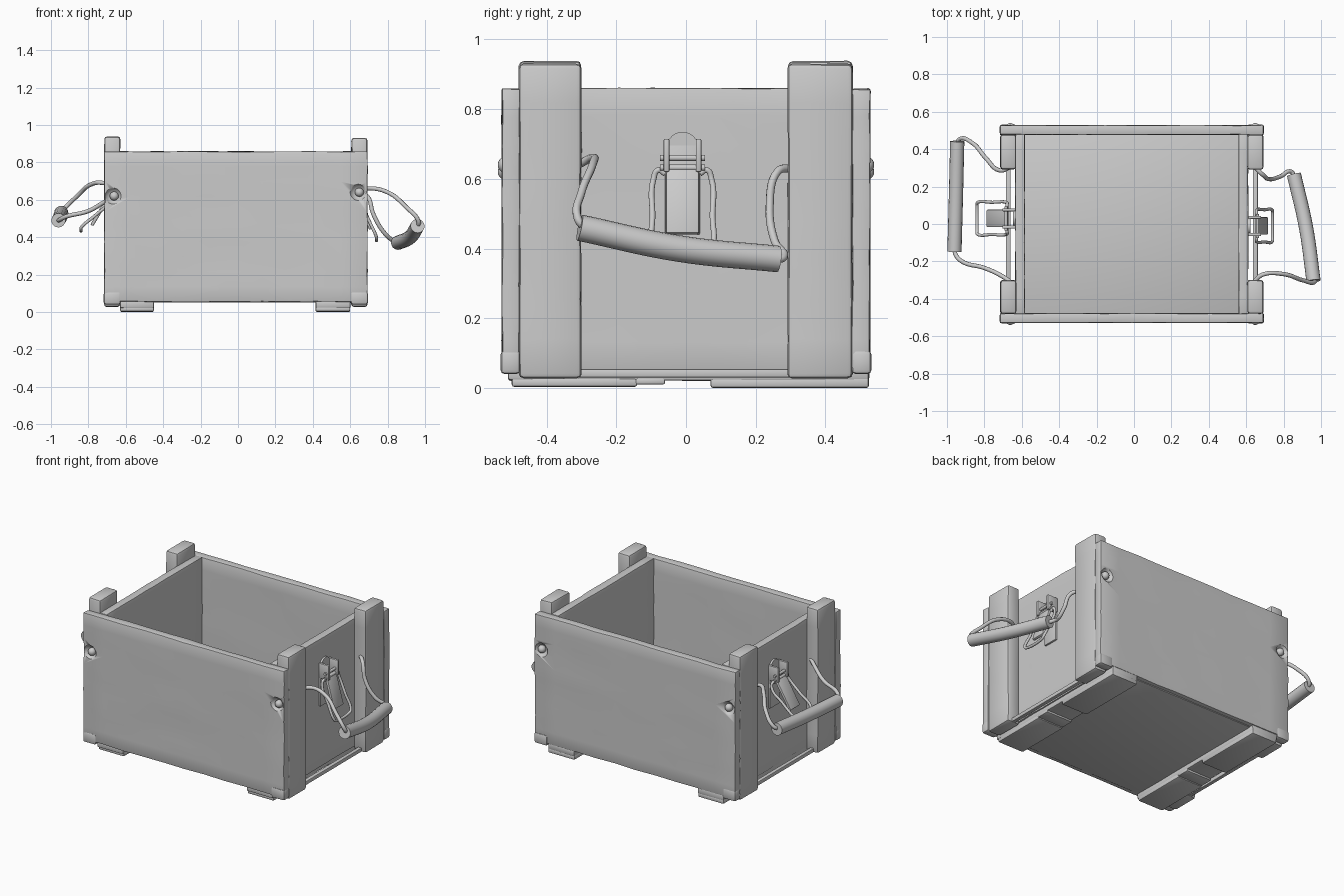
import bpy, bmesh, math, random
from mathutils import Vector, Matrix

if "Cube" in bpy.data.objects:
    bpy.data.objects.remove(bpy.data.objects["Cube"])

random.seed(7)


def finish(name, bm, angle=35):
    bmesh.ops.recalc_face_normals(bm, faces=bm.faces)
    me = bpy.data.meshes.new(name)
    bm.to_mesh(me)
    bm.free()
    me.shade_smooth()
    me.set_sharp_from_angle(angle=math.radians(angle))
    ob = bpy.data.objects.new(name, me)
    bpy.context.collection.objects.link(ob)
    return ob


def board(name, x, y, z, bevel=0.006, cuts=0, wear=0.0, matrix=None):
    """Worn block spanning the given (min, max) ranges."""
    bm = bmesh.new()
    size = [r[1] - r[0] for r in (x, y, z)]
    mid = Vector([(r[0] + r[1]) / 2 for r in (x, y, z)])
    bmesh.ops.create_cube(bm, size=1)
    for v in bm.verts:
        v.co = Vector(c * s for c, s in zip(v.co, size)) + mid
    if cuts:
        long = [e for e in bm.edges if e.calc_length() > 0.3]
        bmesh.ops.subdivide_edges(bm, edges=long, cuts=cuts, use_grid_fill=True)
        for v in bm.verts:
            v.co += Vector([random.uniform(-wear, wear) for _ in range(3)])
    edges = [e for e in bm.edges if e.calc_face_angle(0) > 1]
    bmesh.ops.bevel(bm, geom=edges, offset=bevel, segments=2, profile=0.5,
                    affect='EDGES', clamp_overlap=True)
    if matrix:
        bm.transform(matrix)
    return finish(name, bm)


def tube(name, points, radius, cyclic=False):
    """Smooth round tube through the points, as a mesh."""
    cu = bpy.data.curves.new(name, 'CURVE')
    cu.dimensions = '3D'
    cu.bevel_depth = radius
    cu.bevel_resolution = 3 if radius < 0.03 else 6
    cu.resolution_u = 8
    cu.use_fill_caps = True
    sp = cu.splines.new('BEZIER')
    sp.bezier_points.add(len(points) - 1)
    for bp, p in zip(sp.bezier_points, points):
        bp.co = p
        bp.handle_left_type = bp.handle_right_type = 'AUTO'
    sp.use_cyclic_u = cyclic
    ob = bpy.data.objects.new(name, cu)
    bpy.context.collection.objects.link(ob)
    bpy.ops.object.select_all(action='DESELECT')
    ob.select_set(True)
    bpy.context.view_layer.objects.active = ob
    bpy.ops.object.convert(target='MESH')
    ob = bpy.context.object
    ob.data.shade_smooth()
    ob.data.set_sharp_from_angle(angle=math.radians(50))
    return ob


def ball(name, centre, radius):
    bm = bmesh.new()
    bmesh.ops.create_uvsphere(bm, u_segments=16, v_segments=10, radius=radius,
                              matrix=Matrix.Translation(centre))
    return finish(name, bm)


def rod(name, a, b, radius, segments=16):
    a, b = Vector(a), Vector(b)
    d = b - a
    bm = bmesh.new()
    bmesh.ops.create_cone(bm, cap_ends=True, segments=segments, radius1=radius,
                          radius2=radius, depth=d.length)
    bm.transform(Matrix.Translation((a + b) / 2) @ d.to_track_quat('Z', 'Y').to_matrix().to_4x4())
    return finish(name, bm)


# Long front and back panels, with a rope hole and knot near each end
for side, s in (("front", -1), ("back", 1)):
    panel = board(side + "_panel", (-0.715, 0.692), sorted((s * 0.528, s * 0.477)),
                  (0.055, 0.858), 0.005, 9, 0.002)
    for end, x, z in (("left", -0.668, 0.62), ("right", 0.643, 0.64)):
        cutter = ball("hole_cutter", (x, s * 0.548, z), 0.048)
        cutter.hide_render = True
        mod = panel.modifiers.new("hole", 'BOOLEAN')
        mod.operation, mod.solver, mod.object = 'DIFFERENCE', 'EXACT', cutter
        bpy.context.view_layer.objects.active = panel
        bpy.ops.object.modifier_apply(modifier=mod.name)
        bpy.data.objects.remove(cutter)
        ball(f"{side}_{end}_knot", (x + 0.006, s * 0.516, z), 0.024)

# Short end panels and floor
board("left_panel", (-0.634, -0.585), (-0.48, 0.48), (0.05, 0.86), 0.004, 9, 0.0015)
board("right_panel", (0.56, 0.61), (-0.48, 0.48), (0.05, 0.86), 0.004, 9, 0.0015)
board("floor", (-0.6, 0.58), (-0.5, 0.5), (0.05, 0.09), 0.003)

# Corner posts and the small blocks at their feet
for end, x in (("left", (-0.715, -0.63)), ("right", (0.606, 0.692))):
    top = 0.938 if end == "left" else 0.93
    for side, y, foot in (("front", (-0.48, -0.30), (-0.532, -0.475)),
                          ("back", (0.292, 0.478), (0.475, 0.532))):
        board(f"{end}_{side}_post", x, y, (0.028, top), 0.014, 7, 0.0015)
        board(f"{end}_{side}_corner_block", (x[0] - 0.003, x[1] + 0.003), foot,
              (0.04, 0.108), 0.012)
    board(end + "_bottom_strip", (x[0] + 0.03, x[1] - 0.03), (-0.47, 0.47),
          (0.03, 0.055), 0.005)

# Skids under the floor, each with raised pads and a central gap
for end, x in (("left", (-0.63, -0.45)), ("right", (0.415, 0.6))):
    board(end + "_skid", x, (-0.51, 0.525), (0.022, 0.06), 0.006, 5, 0.0015)
    board(end + "_front_skid_pad", x, (-0.5, -0.14), (0.003, 0.03), 0.008)
    board(end + "_middle_skid_pad", x, (-0.145, -0.06), (0.01, 0.03), 0.006)
    board(end + "_back_skid_pad", x, (0.07, 0.525), (0.0, 0.03), 0.008)

# Rope handles: a wooden grip hung from two ropes that pass through the posts
grips = {
    "right": [(0.96, -0.305, 0.46), (0.92, -0.02, 0.4), (0.855, 0.265, 0.37)],
    "left": [(-0.96, -0.148, 0.49), (-0.952, 0.15, 0.505), (-0.945, 0.442, 0.53)],
}
ropes = {
    "right_front": [(0.64, -0.31, 0.64), (0.69, -0.27, 0.66), (0.8, -0.268, 0.64),
                    (0.9, -0.3, 0.56), (0.965, -0.31, 0.485), (0.96, -0.285, 0.455)],
    "right_back": [(0.64, 0.31, 0.63), (0.69, 0.262, 0.62), (0.725, 0.24, 0.52),
                   (0.785, 0.255, 0.42), (0.84, 0.28, 0.375), (0.857, 0.25, 0.37)],
    "left_front": [(-0.66, -0.31, 0.61), (-0.7, -0.282, 0.595), (-0.8, -0.235, 0.54),
                   (-0.92, -0.2, 0.51), (-0.955, -0.16, 0.492), (-0.96, -0.13, 0.49)],
    "left_back": [(-0.66, 0.305, 0.67), (-0.72, 0.287, 0.69), (-0.79, 0.35, 0.68),
                  (-0.86, 0.43, 0.62), (-0.935, 0.452, 0.545), (-0.945, 0.42, 0.53)],
}
for end, pts in grips.items():
    tube(end + "_handle_grip", pts, 0.038)
for end, pts in ropes.items():
    tube(end + "_rope", pts, 0.0115)

# Toggle latches: wall plate, hinge cheeks, pin, hanging lever and wire loop
for end, s, wall, yc, lever_out, wire_out in (
        ("right", 1, 0.61, -0.01, 0.055, 0.13), ("left", -1, 0.634, 0.03, 0.12, 0.205)):
    def span(a, b):
        return sorted((s * (wall + a), s * (wall + b)))
    board(end + "_latch_plate", span(-0.005, 0.012), (yc - 0.05, yc + 0.05), (0.44, 0.7), 0.004)
    rod(end + "_latch_plate_top", (s * (wall - 0.005), yc, 0.69),
        (s * (wall + 0.012), yc, 0.69), 0.045, 24)
    for side, t in (("front", -1), ("back", 1)):
        y = yc + t * 0.046
        board(f"{end}_{side}_latch_cheek", span(0, 0.07), (y - 0.008, y + 0.008), (0.62, 0.715), 0.004)
    for z in (0.66, 0.632):
        rod(end + "_latch_pin", (s * (wall + 0.05), yc - 0.064, z),
            (s * (wall + 0.05), yc + 0.064, z), 0.009)
    # lever hangs from the lower pin and tilts outward
    tilt = math.atan2(lever_out, 0.2)
    turn = Matrix.Translation((s * (wall + 0.045), yc, 0.635)) @ Matrix.Rotation(-s * tilt, 4, 'Y')
    board(end + "_latch_lever", (-0.009, 0.009), (-0.047, 0.047), (-0.2, 0.005), 0.005, matrix=turn)
    top, low = s * (wall + 0.045), s * (wall + wire_out)
    mid = (top + low) / 2
    low_z = 0.39 if s > 0 else 0.44
    tube(end + "_latch_wire", [
        (top, yc - 0.05, 0.615), (top, yc - 0.07, 0.625), (top, yc - 0.083, 0.6),
        (mid, yc - 0.086, (0.6 + low_z) / 2), (low, yc - 0.082, low_z + 0.01),
        (low, yc - 0.068, low_z), (low, yc + 0.068, low_z), (low, yc + 0.082, low_z + 0.01),
        (mid, yc + 0.086, (0.6 + low_z) / 2), (top, yc + 0.083, 0.6),
        (top, yc + 0.07, 0.625), (top, yc + 0.05, 0.615)], 0.0085)
